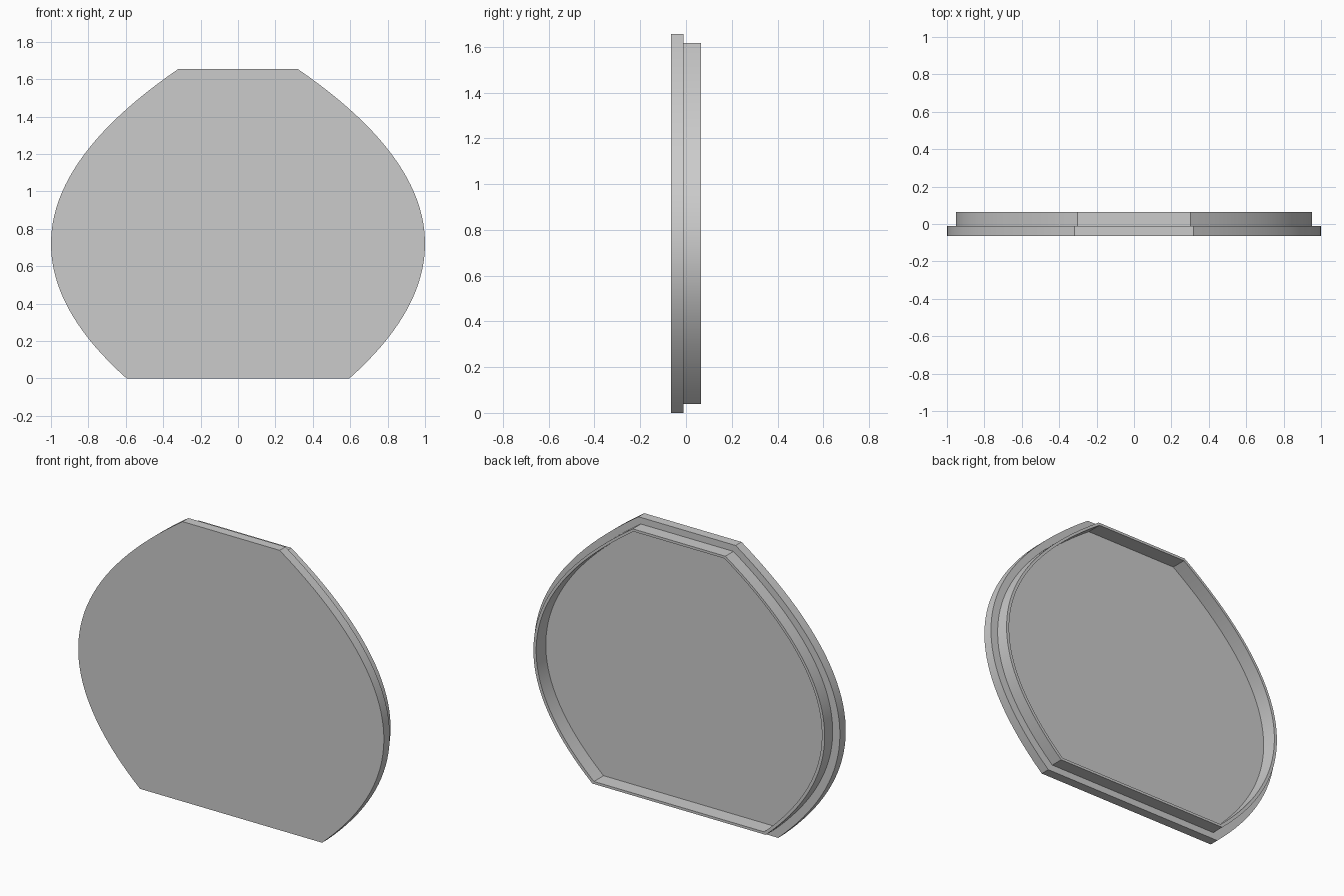
import bpy, bmesh, math

cube = bpy.data.objects.get("Cube")
if cube:
    bpy.data.objects.remove(cube, do_unlink=True)

HEIGHT = 1.655
MID = HEIGHT / 2
STEPS = 40

grey = bpy.data.materials.new("light grey")
grey.use_nodes = True
color = (0.6, 0.6, 0.6, 1)
grey.diffuse_color = color
grey.node_tree.nodes["Principled BSDF"].inputs["Base Color"].default_value = color


def outline(scale):
    """Flat-topped, flat-bottomed outline with parabolic sides, scaled about its middle."""
    zs = [HEIGHT * i / STEPS for i in range(STEPS + 1)]
    right = [(1 - 0.78 * (z - 0.72) ** 2, z) for z in zs]
    loop = right + [(-x, z) for x, z in reversed(right)]
    return [(x * scale, MID + (z - MID) * scale) for x, z in loop]


# Stepped lid: (outline scale, depth) from the front face to the recessed floor
SECTIONS = [(1, -0.065), (1, -0.01), (0.953, -0.01),
            (0.953, 0.065), (0.935, 0.065), (0.935, -0.025)]

bm = bmesh.new()
rings = [[bm.verts.new((x, y, z)) for x, z in outline(s)] for s, y in SECTIONS]
for a, b in zip(rings, rings[1:]):
    for i in range(len(a)):
        j = (i + 1) % len(a)
        bm.faces.new((a[i], a[j], b[j], b[i]))

# Front panel and recessed floor
bm.faces.new(rings[0])
bm.faces.new(rings[-1])
bmesh.ops.recalc_face_normals(bm, faces=bm.faces)

mesh = bpy.data.meshes.new("lid")
bm.to_mesh(mesh)
bm.free()
mesh.materials.append(grey)
lid = bpy.data.objects.new("lid", mesh)
bpy.context.collection.objects.link(lid)

bpy.ops.object.select_all(action="DESELECT")
lid.select_set(True)
bpy.context.view_layer.objects.active = lid
bpy.ops.object.shade_smooth_by_angle(angle=math.radians(30))
